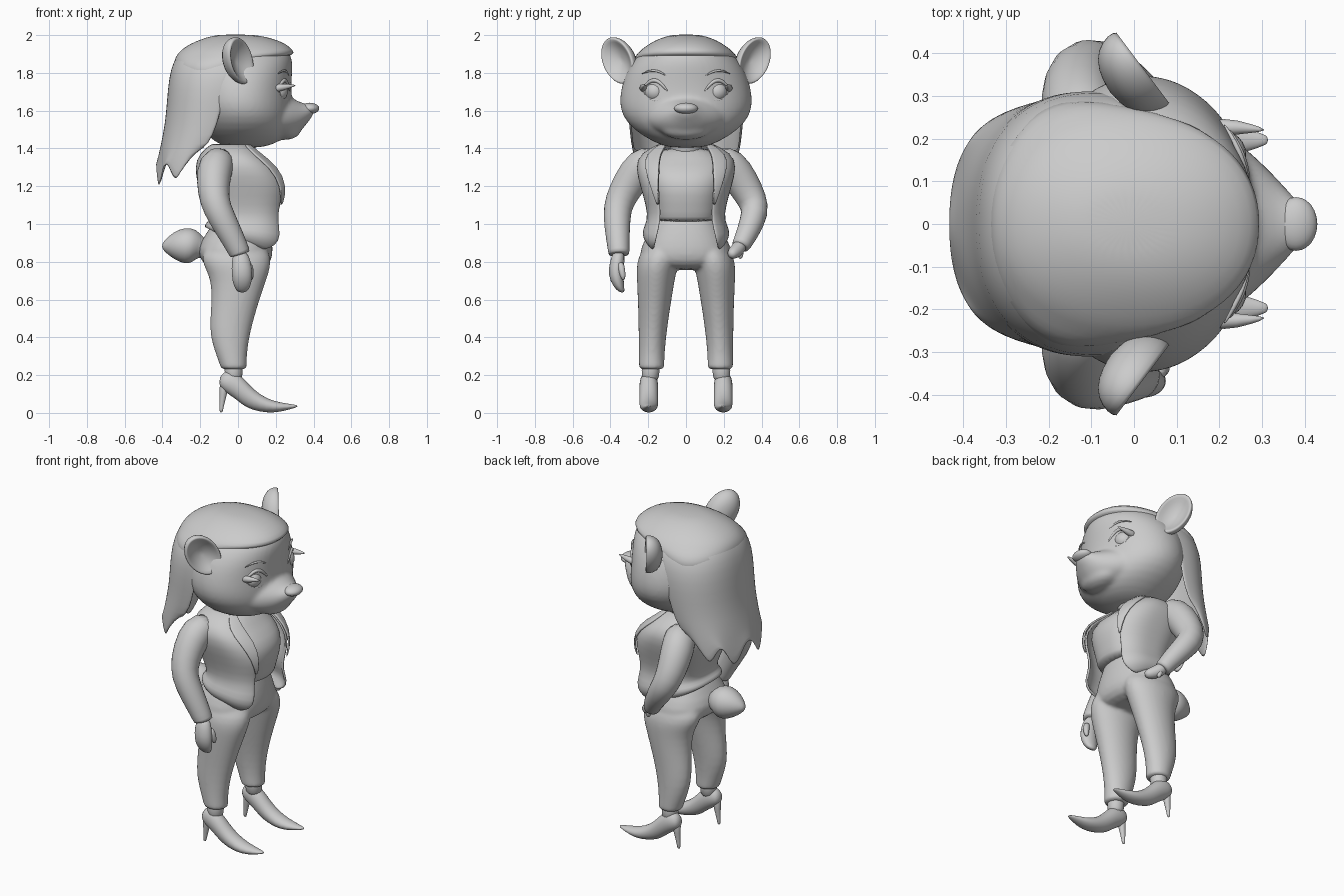
import bpy, bmesh, math
from mathutils import Vector

if "Cube" in bpy.data.objects:
    bpy.data.objects.remove(bpy.data.objects["Cube"], do_unlink=True)

GREY = (0.6, 0.6, 0.6, 1.0)
mat = bpy.data.materials.new("plain grey")
mat.use_nodes = True
mat.diffuse_color = GREY
mat.node_tree.nodes["Principled BSDF"].inputs["Base Color"].default_value = GREY
SIDES = ((1, "left"), (-1, "right"))


def finish(name, bm, sub=1, thick=0):
    """Turn a bmesh into a smooth shaded object."""
    bmesh.ops.recalc_face_normals(bm, faces=bm.faces)
    for f in bm.faces:
        f.smooth = True
    me = bpy.data.meshes.new(name)
    bm.to_mesh(me)
    bm.free()
    me.materials.append(mat)
    ob = bpy.data.objects.new(name, me)
    bpy.context.collection.objects.link(ob)
    if thick:
        mod = ob.modifiers.new("thickness", "SOLIDIFY")
        mod.thickness, mod.offset = thick, 0
    if sub:
        ob.modifiers.new("smooth", "SUBSURF").levels = sub
        ob.modifiers["smooth"].render_levels = sub
    return ob


def fuse(obs, voxel, rounds):
    """Merge overlapping parts into the first one with soft joints."""
    with bpy.context.temp_override(active_object=obs[0], object=obs[0],
                                   selected_objects=obs, selected_editable_objects=obs):
        bpy.ops.object.join()
    mod = obs[0].modifiers.new("merge", "REMESH")
    mod.mode, mod.voxel_size, mod.use_smooth_shade = "VOXEL", voxel, True
    mod = obs[0].modifiers.new("blend", "SMOOTH")
    mod.factor, mod.iterations = .5, rounds


def loft(name, secs, n=24, p=2.0, sub=1, thick=0, edit=None):
    """Skin sections (centre, u, v[, start, end angle]); open arcs become shells."""
    bm = bmesh.new()
    rings = []
    closed = len(secs[0]) == 3
    for i, sec in enumerate(secs):
        c, u, v = (Vector(k) for k in sec[:3])
        a0, a1 = (0, 360) if closed else sec[3:]
        ring = []
        for j in range(n):
            a = math.radians(a0 + (a1 - a0) * j / (n if closed else n - 1))
            ca, sa = math.cos(a), math.sin(a)
            co = c + u * math.copysign(abs(ca) ** (2 / p), ca) \
                + v * math.copysign(abs(sa) ** (2 / p), sa)
            if edit:
                edit(co, i, a)
            ring.append(bm.verts.new(co))
        rings.append(ring)
    for r, q in zip(rings, rings[1:]):
        for j in range(n if closed else n - 1):
            k = (j + 1) % n
            bm.faces.new((r[j], r[k], q[k], q[j]))
    if closed:
        bm.faces.new(rings[0])
        bm.faces.new(rings[-1])
    return finish(name, bm, sub, thick)


def level(z, front, back, ry, cy=0.0, *arc):
    """Horizontal section given by its front and back x and half width."""
    return ((front + back) / 2, cy, z), ((front - back) / 2, 0, 0), (0, ry, 0), *arc


def tube(name, pts, s=1, n=14):
    """Round limb through (x, y, z, radius) points; s mirrors across y."""
    P = [Vector((x, y * s, z)) for x, y, z, r in pts]
    u, secs = None, []
    for i, c in enumerate(P):
        t = (P[min(i + 1, len(P) - 1)] - P[max(i - 1, 0)]).normalized()
        if u is None:
            u = t.orthogonal()
        u = (u - t * u.dot(t)).normalized()
        secs.append((c, u * pts[i][3], t.cross(u) * pts[i][3]))
    return loft(name, secs, n)


def ball(name, c, size):
    bm = bmesh.new()
    bmesh.ops.create_uvsphere(bm, u_segments=24, v_segments=14, radius=1)
    for v in bm.verts:
        v.co = Vector(c) + Vector(a * b for a, b in zip(v.co, size))
    return finish(name, bm, 0)


# Head with muzzle and chin, nose and mouth
head = loft("head", [level(*r) for r in (
    (1.4, .13, -.06, .09), (1.44, .235, -.13, .185), (1.5, .28, -.2, .28),
    (1.57, .29, -.23, .338), (1.64, .288, -.25, .355), (1.72, .282, -.25, .345),
    (1.8, .288, -.25, .32), (1.87, .292, -.25, .277), (1.93, .265, -.22, .215),
    (1.97, .15, -.12, .11))], 32)
muzzle = loft("muzzle", [((x, 0, z), (0, ry, 0), (0, 0, rz)) for x, z, ry, rz in (
    (.1, 1.575, .27, .12), (.22, 1.57, .215, .118), (.28, 1.565, .165, .108),
    (.335, 1.565, .11, .075), (.375, 1.59, .065, .045), (.405, 1.605, .035, .022))])
fuse([head, muzzle, ball("chin", (.25, 0, 1.5), (.085, .13, .055))], .012, 8)
ball("nose", (.38, 0, 1.612), (.05, .063, .03))
tube("mouth", [(.25, -.13, 1.55, .004), (.295, -.075, 1.53, .008), (.325, 0, 1.515, .012),
               (.295, .075, 1.53, .008), (.25, .13, 1.55, .004)], n=8)


def face_x(y):
    return .02 + .26 * math.sqrt(1 - (y / .345) ** 2)


# Eyes, lids, brows, lashes and ears
EAR = ((.004, -.06), (.06, -.053), (.1, -.025), (.115, .015), (.108, .042),
       (.092, .03), (.055, 0), (.004, -.012))
for s, side in SIDES:
    ball(side + "_eye", (.205, .163 * s, 1.70), (.058, .057, .055))
    for part, z0, rise, r in (("upper_lid", 1.70, .055, .012), ("lower_lid", 1.695, -.05, .006),
                              ("brow", 1.78, .025, .007)):
        arc = []
        for k in range(7):
            y = .095 + .14 * k / 6
            w = math.sin(math.pi * k / 6)
            arc.append((face_x(y), y, z0 + rise * w + .015 * k / 6, r * (.35 + .65 * w)))
        tube(f"{side}_{part}", arc, s, 8)
    tube(side + "_lash", [(.18, .225, 1.715, .026), (.24, .228, 1.725, .02),
                          (.31, .22, 1.735, .003)], s, 8)
    nrm = Vector((.8, .6 * s, 0))
    up = Vector((-.33, .44 * s, .83)).normalized()
    wide = nrm.cross(up).normalized()
    mid = Vector((-.008, .345 * s, 1.865))
    loft(side + "_ear", [(mid + nrm * d, wide * r * .85, up * r * 1.22) for r, d in EAR])

# Hair cap and long hanging back with ragged tips
loft("hair_cap", [level(*r) for r in (
    (2.004, .07, -.1, .06), (1.988, .17, -.17, .13), (1.955, .255, -.255, .195),
    (1.92, .295, -.305, .243), (1.895, .302, -.325, .264), (1.87, .2, -.337, .28),
    (1.82, .08, -.345, .298), (1.75, 0, -.3, .27), (1.7, -.05, -.26, .24))], 32, 2.15)


def tips(co, i, a):
    if i >= 6:
        d = math.degrees(a) - 180
        k = 1 if i == 7 else .4
        co.z += k * (.055 * math.cos(math.radians(d * 180 / 25)) + .1 * abs(d / 95) ** 4)


loft("hair_back", [level(z, 2 * cx - b, b, ry, 0, 85, 275) for z, cx, b, ry in (
    (1.92, -.01, -.29, .225), (1.86, -.05, -.338, .28), (1.77, -.09, -.36, .306),
    (1.65, -.11, -.37, .306), (1.53, -.135, -.38, .295), (1.42, -.18, -.402, .285),
    (1.33, -.23, -.417, .272), (1.255, -.28, -.432, .25))], 40, 2.25, 1, .012, tips)

# Neck, shirt and open jacket
tube("neck", [(-.01, 0, 1.34, .1), (.01, 0, 1.42, .085), (.03, 0, 1.5, .09)])
loft("shirt", [level(*r) for r in (
    (1.01, .2, -.11, .165), (1.03, .205, -.11, .168), (1.1, .225, -.12, .175),
    (1.2, .25, -.15, .2), (1.28, .215, -.16, .22), (1.35, .12, -.14, .2),
    (1.41, .08, -.1, .11))], 28, 2.3)
JACKET = ((.83, .2, -.165, .2, 56), (.87, .245, -.17, .222, 43), (.93, .262, -.165, .225, 38),
          (1.02, .238, -.135, .195, 38), (1.1, .25, -.165, .205, 36), (1.2, .27, -.205, .235, 32),
          (1.3, .215, -.225, .262, 26), (1.37, .12, -.2, .24, 28), (1.425, .06, -.13, .13, 40))


def hem(co, i, a):
    if co.z < 1.02:  # hem rises towards the back
        co.z = 1.02 - (1.02 - co.z) * (1 - .8 * (1 - math.cos(a)) / 2)


loft("jacket", [level(z, f, b, ry, 0, a, 360 - a) for z, f, b, ry, a in JACKET],
     40, 2.6, 1, .014, hem)
for s, side in SIDES:
    secs = []
    for (z, f, b, ry, a), w in zip(JACKET[4:], (3, 12, 22, 25, 20)):
        arc = (a - 1, a + w) if s > 0 else (361 - a, 360 - a - w)
        secs.append(level(z, f + .014, b, ry + .014, 0, *arc))
    loft(side + "_lapel", secs, 8, 2.6, 1, .012)

# Arms: the left hand rests on the hip, the right hand hangs down
UPPER = [(-.07, .15, 1.355, .07), (-.12, .232, 1.318, .1), (-.132, .3, 1.22, .092),
         (-.126, .355, 1.12, .08)]
tube("left_arm", UPPER + [(-.095, .37, 1.06, .075), (-.01, .325, .95, .06),
                          (.03, .29, .885, .05), (.035, .287, .877, .048)])
tube("left_hand", [(.02, .3, .9, .034), (.05, .272, .865, .04), (.09, .25, .845, .034),
                   (.12, .235, .835, .018)])
tube("left_thumb", [(.045, .285, .87, .02), (.055, .288, .84, .018), (.06, .287, .815, .009)])
tube("right_arm", UPPER + [(-.09, .368, 1.04, .075), (-.02, .36, .91, .063),
                           (.01, .355, .845, .057), (.012, .355, .837, .056)], -1)
loft("right_hand", [level(z, x + rx, x - rx, ry, y) for z, x, y, rx, ry in (
    (.86, .012, -.355, .035, .03), (.8, .018, -.365, .053, .04), (.73, .022, -.372, .057, .042),
    (.67, .022, -.358, .047, .03), (.635, .022, -.337, .022, .014))], 16)
tube("right_thumb", [(.05, -.35, .8, .02), (.07, -.338, .75, .019), (.07, -.33, .7, .01)])

# Trousers
trousers = [loft("trousers", [level(*r) for r in (
    (1.05, .15, -.11, .155), (1.02, .16, -.12, .165), (.95, .175, -.17, .203),
    (.87, .187, -.22, .243), (.8, .18, -.2, .25), (.755, .13, -.13, .18))], 28, 2.3)]
LEG = ((.9, .15, -.17, .12, .09), (.82, .178, -.2, .143, .114), (.76, .17, -.172, .155, .108),
       (.7, .15, -.145, .16, .1), (.6, .115, -.14, .166, .09), (.5, .085, -.149, .172, .08),
       (.4, .06, -.149, .178, .073), (.3, .046, -.114, .182, .068), (.24, .048, -.092, .182, .068),
       (.228, .046, -.09, .182, .067))
SHOE = ((-.1, .14, .185, .026), (-.07, .11, .225, .045), (-.02, .08, .225, .05),
        (.03, .036, .185, .05), (.08, .014, .125, .05), (.15, .0, .076, .05),
        (.22, .003, .055, .042), (.3, .026, .044, .016), (.315, .032, .04, .008))
for s, side in SIDES:
    trousers.append(loft(side + "_leg", [level(z, f, b, ry, cy * s) for z, f, b, cy, ry in LEG]))
    # Pointed high heeled shoes
    tube(side + "_ankle", [(-.02, .183, .3, .05), (-.025, .187, .22, .05), (-.02, .192, .16, .045)], s)
    loft(side + "_shoe", [((x, .197 * s, (b + t) / 2), (0, w, 0), (0, 0, (t - b) / 2))
                          for x, b, t, w in SHOE], 20)
    tube(side + "_heel", [(-.07, .197, .17, .032), (-.078, .197, .1, .02),
                          (-.087, .197, .03, .011), (-.09, .197, 0, .009)], s, 10)
fuse(trousers, .01, 8)

# Bobbed tail
tube("tail", [(-.15, 0, .86, .04), (-.2, 0, .875, .055), (-.23, 0, .885, .09), (-.28, 0, .885, .1),
              (-.34, 0, .885, .073), (-.385, 0, .882, .035), (-.402, 0, .88, .01)], n=20)
